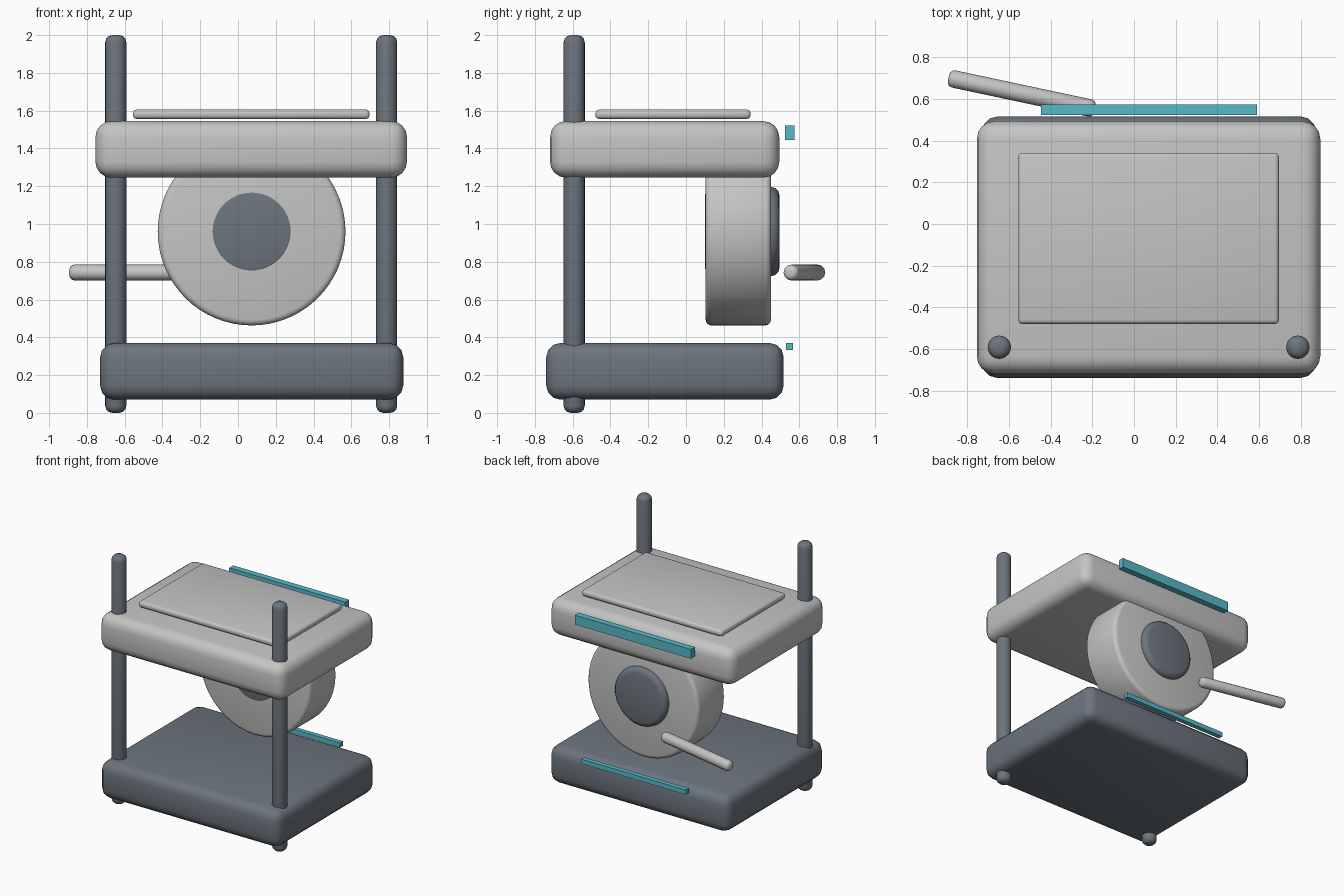
import bpy, math

if "Cube" in bpy.data.objects:
    bpy.data.objects.remove(bpy.data.objects["Cube"])


def material(name, rgb):
    m = bpy.data.materials.new(name)
    m.diffuse_color = (*rgb, 1)
    m.use_nodes = True
    m.node_tree.nodes["Principled BSDF"].inputs["Base Color"].default_value = m.diffuse_color
    return m


LIGHT = material("light grey", (0.55, 0.56, 0.55))
DARK = material("slate grey", (0.15, 0.175, 0.205))
TEAL = material("teal", (0.095, 0.48, 0.58))


def finish(name, mat, bevel, segments):
    """Name, colour, bevel and smooth the active object."""
    ob = bpy.context.object
    ob.name = name
    ob.data.materials.append(mat)
    bpy.ops.object.transform_apply(location=False, rotation=True, scale=True)
    if bevel:
        mod = ob.modifiers.new("round", 'BEVEL')
        mod.width = bevel
        mod.segments = segments
        mod.limit_method = 'ANGLE'
        mod.angle_limit = math.radians(50)
        bpy.ops.object.modifier_apply(modifier="round")
        bpy.ops.object.shade_smooth_by_angle(angle=math.radians(35))
    return ob


def box(name, x, y, z, mat, bevel=0, segments=3):
    centre = [(a + b) / 2 for a, b in (x, y, z)]
    bpy.ops.mesh.primitive_cube_add(size=1, location=centre)
    bpy.context.object.scale = [b - a for a, b in (x, y, z)]
    return finish(name, mat, bevel, segments)


def cylinder(name, centre, radius, length, mat, bevel, rotation=(0, 0, 0), sides=32):
    bpy.ops.mesh.primitive_cylinder_add(vertices=sides, radius=radius, depth=length,
                                        location=centre, rotation=rotation)
    return finish(name, mat, bevel, 3)


# Base slab and upper housing
box("base", (-0.73, 0.875), (-0.74, 0.517), (0.07, 0.37), DARK, 0.075, 3)
box("upper_housing", (-0.755, 0.895), (-0.72, 0.494), (1.245, 1.545), LIGHT, 0.085, 4)

# Thin raised panel over the housing
box("top_panel", (-0.556, 0.696), (-0.48, 0.342), (1.556, 1.606), LIGHT, 0.02, 3)

# Two front posts running through both slabs
for side, x in (("left", -0.647), ("right", 0.787)):
    cylinder(side + "_post", (x, -0.592, 1.0), 0.056, 2.0, DARK, 0.038, sides=24)

# Drum with a hub through its middle
FACING_BACK = (math.pi / 2, 0, 0)
cylinder("drum", (0.072, 0.277, 0.96), 0.497, 0.346, LIGHT, 0.03, FACING_BACK, 64)
cylinder("hub", (0.072, 0.2975, 0.96), 0.235, 0.393, DARK, 0.04, FACING_BACK, 48)

# Lever behind the drum
cylinder("lever", (-0.539, 0.627, 0.743), 0.042, 0.72, LIGHT, 0.026,
         (0, math.pi / 2, math.radians(-12)), 12)

# Coloured strips along the back
box("upper_strip", (-0.446, 0.59), (0.524, 0.575), (1.445, 1.521), TEAL)
box("lower_strip", (-0.395, 0.54), (0.529, 0.567), (0.333, 0.37), TEAL)
